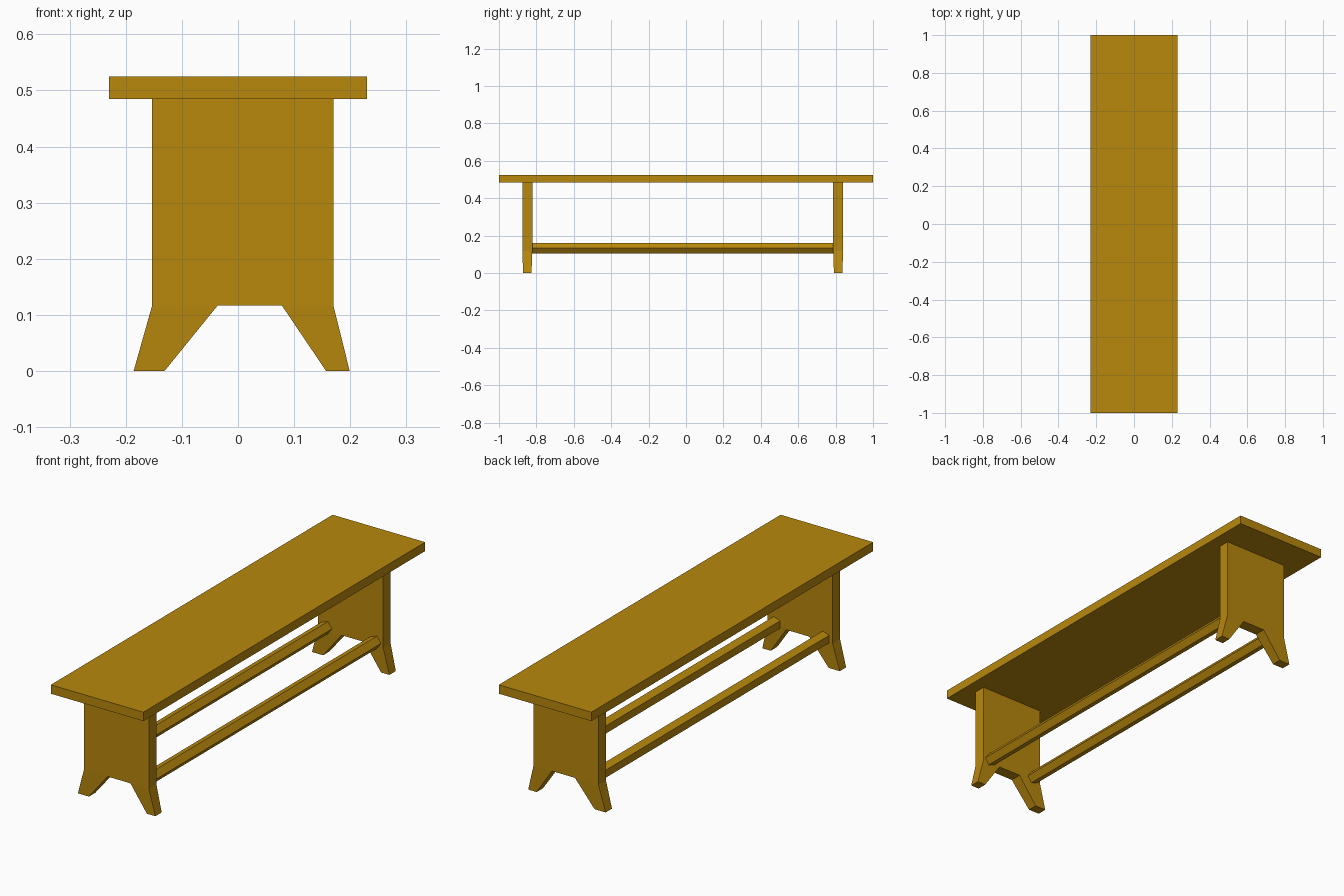
import bpy, bmesh, math

if "Cube" in bpy.data.objects:
    bpy.data.objects.remove(bpy.data.objects["Cube"])

wood = bpy.data.materials.new("golden_wood")
wood.diffuse_color = (0.479, 0.246, 0.004, 1)
wood.use_nodes = True
wood.node_tree.nodes["Principled BSDF"].inputs["Base Color"].default_value = wood.diffuse_color


def finish(name, bm):
    bmesh.ops.recalc_face_normals(bm, faces=bm.faces)
    mesh = bpy.data.meshes.new(name)
    bm.to_mesh(mesh)
    bm.free()
    mesh.materials.append(wood)
    obj = bpy.data.objects.new(name, mesh)
    bpy.context.collection.objects.link(obj)
    return obj


def extrude_profiles(name, points, faces, y0, y1, foot_taper=0.0):
    """Extrude x-z faces along y; vertices on the floor are drawn inwards."""
    bm = bmesh.new()
    verts = [bm.verts.new((x, y0, z)) for x, z in points]
    flat = [bm.faces.new([verts[i] for i in f]) for f in faces]
    ext = bmesh.ops.extrude_face_region(bm, geom=flat, use_keep_orig=True)
    for v in ext["geom"]:
        if isinstance(v, bmesh.types.BMVert):
            v.co.y = y1
    mid = (y0 + y1) / 2
    for v in bm.verts:
        if foot_taper and v.co.z < 0.01:
            v.co.y += foot_taper if v.co.y < mid else -foot_taper
    return finish(name, bm)


# Seat plank
seat = [(-0.23, 0.485), (0.23, 0.485), (0.23, 0.525), (-0.23, 0.525)]
extrude_profiles("seat", seat, [(0, 1, 2, 3)], -1, 1)

# End panels, each with two splayed feet
panel = [(-0.153, 0.485), (-0.153, 0.117), (-0.036, 0.117), (0.078, 0.117),
         (0.17, 0.117), (0.17, 0.485),
         (-0.186, 0), (-0.131, 0), (0.157, 0), (0.199, 0)]
panel_faces = [(0, 1, 2, 3, 4, 5), (1, 6, 7, 2), (3, 8, 9, 4)]
for name, y0, y1 in (("front_end_panel", -0.875, -0.822),
                     ("back_end_panel", 0.787, 0.84)):
    extrude_profiles(name, panel, panel_faces, y0, y1, foot_taper=0.004)

# Five-sided stretcher rails between the panels
for name, cx in (("left_rail", -0.113), ("right_rail", 0.131)):
    ring = [(cx + 0.029 * math.cos(math.tau * i / 5),
             0.1325 + 0.029 * math.sin(math.tau * i / 5)) for i in range(5)]
    extrude_profiles(name, ring, [range(5)], -0.823, 0.788)
